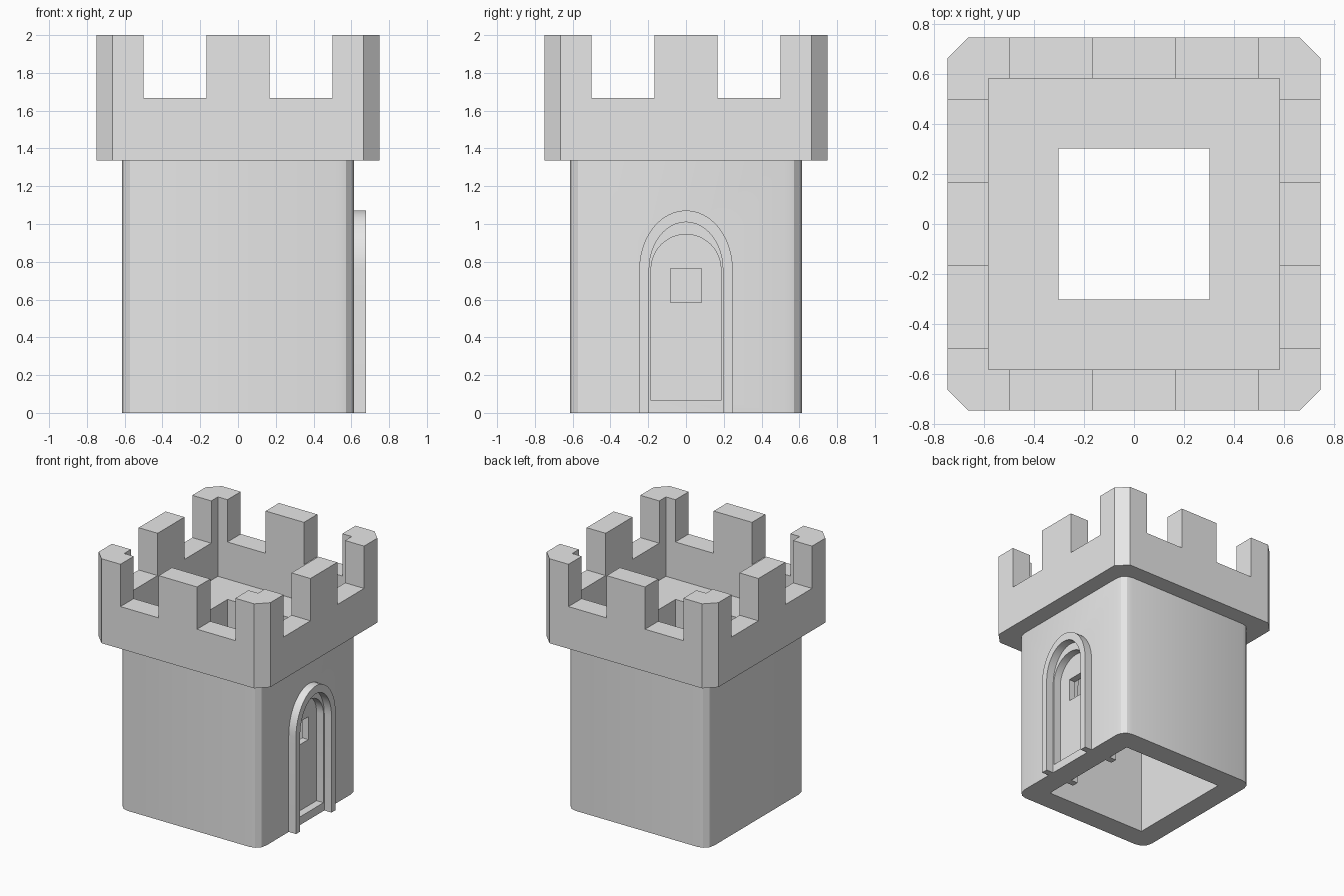
import bpy, bmesh, math

if "Cube" in bpy.data.objects:
    bpy.data.objects.remove(bpy.data.objects["Cube"])

stone = bpy.data.materials.new("grey stone")
stone.diffuse_color = (0.8, 0.8, 0.8, 1)
stone.use_nodes = True
stone.node_tree.nodes["Principled BSDF"].inputs["Base Color"].default_value = stone.diffuse_color


def prism(name, pts, axis, lo, hi):
    """Extrude a 2D outline: axis 'z' uses (x, y) points, axis 'x' uses (y, z)."""
    bm = bmesh.new()
    place = (lambda p, d: (p[0], p[1], d)) if axis == 'z' else (lambda p, d: (d, p[0], p[1]))
    base = bm.faces.new([bm.verts.new(place(p, lo)) for p in pts])
    top = bmesh.ops.extrude_face_region(bm, geom=[base])['geom']
    move = (0, 0, hi - lo) if axis == 'z' else (hi - lo, 0, 0)
    bmesh.ops.translate(bm, vec=move, verts=[g for g in top if isinstance(g, bmesh.types.BMVert)])
    bmesh.ops.recalc_face_normals(bm, faces=bm.faces)
    me = bpy.data.meshes.new(name)
    bm.to_mesh(me)
    bm.free()
    me.materials.append(stone)
    ob = bpy.data.objects.new(name, me)
    bpy.context.collection.objects.link(ob)
    return ob


def box(x0, x1, y0, y1, z0, z1):
    return prism("cutter", [(x0, y0), (x1, y0), (x1, y1), (x0, y1)], 'z', z0, z1)


def cut(ob, cutter):
    cutter.hide_render = True
    m = ob.modifiers.new("cut", 'BOOLEAN')
    m.operation, m.solver, m.object = 'DIFFERENCE', 'EXACT', cutter
    bpy.context.view_layer.objects.active = ob
    bpy.ops.object.modifier_apply(modifier=m.name)
    bpy.data.objects.remove(cutter)


def square(half, r, steps):
    """Square outline with corners rounded (steps > 1) or chamfered (steps = 1)."""
    pts = []
    for q, (sx, sy) in enumerate([(1, 1), (-1, 1), (-1, -1), (1, -1)]):
        for i in range(steps + 1):
            a = math.pi / 2 * (q + i / steps)
            pts.append((sx * (half - r) + r * math.cos(a), sy * (half - r) + r * math.sin(a)))
    return pts


def arc(w, spring, rise, n=24):
    return [(w * math.cos(math.pi * i / n), spring + rise * math.sin(math.pi * i / n))
            for i in range(n + 1)]


# Tower body: hollow below, with a square hatch through its top slab
body = prism("tower_body", square(0.615, 0.085, 3), 'z', 0, 1.335)
cut(body, box(-0.44, 0.44, -0.44, 0.44, -0.1, 1.15))
cut(body, box(-0.303, 0.303, -0.303, 0.303, 1.0, 1.5))

# Arched door recess on both wall faces, window through the remaining panel
door = [(-0.185, 0.065), (0.185, 0.065)] + arc(0.185, 0.76, 0.185)
cut(body, prism("cutter", door, 'x', 0.555, 0.8))
cut(body, prism("cutter", door, 'x', 0.2, 0.50))
cut(body, box(0.2, 0.8, -0.082, 0.082, 0.585, 0.765))

# Battlement: overhanging parapet with chamfered corners and a sunken floor
top = prism("battlement", square(0.748, 0.083, 1), 'z', 1.335, 2.0)
cut(top, box(-0.583, 0.583, -0.583, 0.583, 1.375, 2.2))
cut(top, box(-0.303, 0.303, -0.303, 0.303, 1.2, 1.5))
for s in (-1, 1):
    a, b = sorted((s * 0.167, s * 0.5))
    cut(top, box(a, b, -1, 1, 1.667, 2.3))
    cut(top, box(-1, 1, a, b, 1.667, 2.3))

# Raised arch around the door, passing through the wall
outline = ([(0.247, 0)] + arc(0.247, 0.76, 0.312) + [(-0.247, 0), (-0.195, 0)]
           + arc(0.195, 0.76, 0.25)[::-1] + [(0.195, 0)])
frame = prism("door_arch", outline, 'x', 0.38, 0.678)

for ob in (body, frame):
    bpy.ops.object.select_all(action='DESELECT')
    ob.select_set(True)
    bpy.context.view_layer.objects.active = ob
    bpy.ops.object.shade_smooth_by_angle(angle=math.radians(25))
